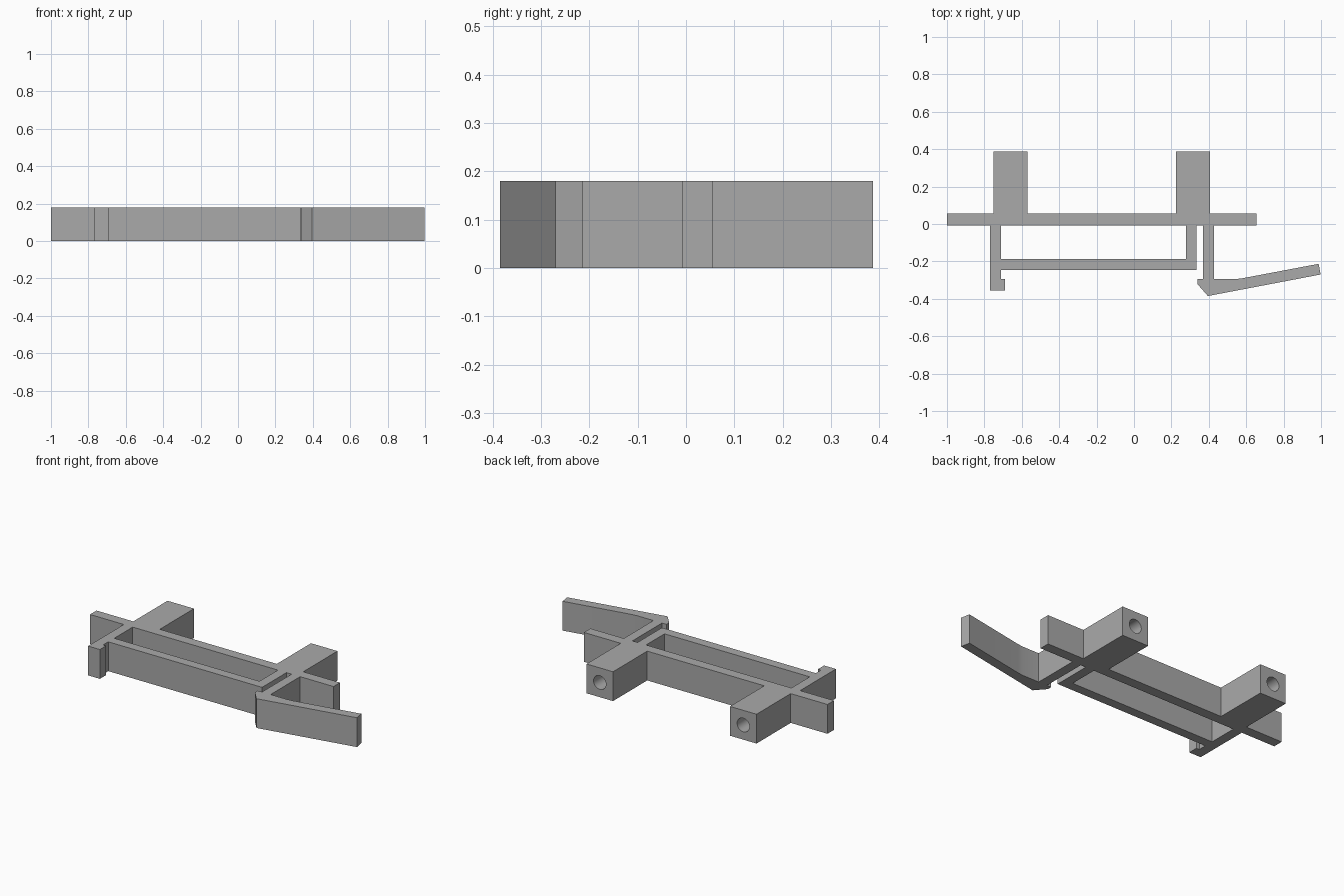
import bpy, bmesh, math
from mathutils import Matrix, Vector

if "Cube" in bpy.data.objects:
    bpy.data.objects.remove(bpy.data.objects["Cube"], do_unlink=True)

HEIGHT = 0.18

grey = bpy.data.materials.new("plain grey")
grey.use_nodes = True
colour = (0.4, 0.4, 0.4, 1)
grey.diffuse_color = colour
grey.node_tree.nodes["Principled BSDF"].inputs["Base Color"].default_value = colour


def add_object(name, bm):
    bmesh.ops.recalc_face_normals(bm, faces=bm.faces[:])
    mesh = bpy.data.meshes.new(name)
    bm.to_mesh(mesh)
    bm.free()
    mesh.materials.append(grey)
    obj = bpy.data.objects.new(name, mesh)
    bpy.context.collection.objects.link(obj)
    return obj


def plate(name, outline):
    """Extrude a plan outline to the full height."""
    bm = bmesh.new()
    base = bm.faces.new([bm.verts.new((x, y, 0)) for x, y in outline])
    top = bmesh.ops.extrude_face_region(bm, geom=[base])["geom"]
    verts = [v for v in top if isinstance(v, bmesh.types.BMVert)]
    bmesh.ops.translate(bm, verts=verts, vec=(0, 0, HEIGHT))
    return add_object(name, bm)


def block(name, x0, x1, y0, y1):
    return plate(name, [(x0, y0), (x1, y0), (x1, y1), (x0, y1)])


def combine(target, other, operation):
    bpy.context.view_layer.objects.active = target
    mod = target.modifiers.new(operation.lower(), "BOOLEAN")
    mod.operation = operation
    mod.solver = "EXACT"
    mod.object = other
    bpy.ops.object.modifier_apply(modifier=mod.name)
    bpy.data.objects.remove(other, do_unlink=True)


BACK, FRONT = 0.055, -0.008
POSTS = (-0.66, 0.315)

# Long back rail, front rail and the arms joining them
body = block("clip_bracket", -1, 0.655, FRONT, BACK)
parts = [
    block("front_rail", -0.74, 0.335, -0.245, -0.187),
    block("inner_arm", 0.277, 0.335, -0.22, 0.02),
    # Hooked arm on the right side
    plate("hooked_arm", [(-0.77, 0.02), (-0.77, -0.355), (-0.69, -0.355),
                         (-0.69, -0.295), (-0.71, -0.295), (-0.71, 0.02)]),
    # Springy latch arm with its barb and slanted lever
    plate("latch_lever", [(0.37, 0.02), (0.37, -0.295), (0.34, -0.295),
                          (0.34, -0.322), (0.395, -0.385), (0.998, -0.27),
                          (0.987, -0.213), (0.58, -0.29), (0.54, -0.295),
                          (0.428, -0.295), (0.428, 0.02)]),
]
# Square mounting posts at the back
parts += [block("post", x - 0.09, x + 0.09, 0.02, 0.387) for x in POSTS]
for part in parts:
    combine(body, part, "UNION")

# Blind round holes in the post ends
for x in POSTS:
    bm = bmesh.new()
    place = Matrix.Translation(Vector((x, 0.29, HEIGHT / 2)))
    bmesh.ops.create_cone(bm, cap_ends=True, segments=32, radius1=0.042,
                          radius2=0.042, depth=0.3,
                          matrix=place @ Matrix.Rotation(math.pi / 2, 4, "X"))
    combine(body, add_object("hole_cutter", bm), "DIFFERENCE")

# Merge the coplanar pieces left by the joins
bm = bmesh.new()
bm.from_mesh(body.data)
bmesh.ops.remove_doubles(bm, verts=bm.verts[:], dist=0.0001)
bmesh.ops.dissolve_limit(bm, angle_limit=0.01, verts=bm.verts[:], edges=bm.edges[:])
bm.to_mesh(body.data)
bm.free()

bpy.ops.object.select_all(action="DESELECT")
body.select_set(True)
bpy.context.view_layer.objects.active = body
bpy.ops.object.shade_smooth_by_angle(angle=math.radians(25))
